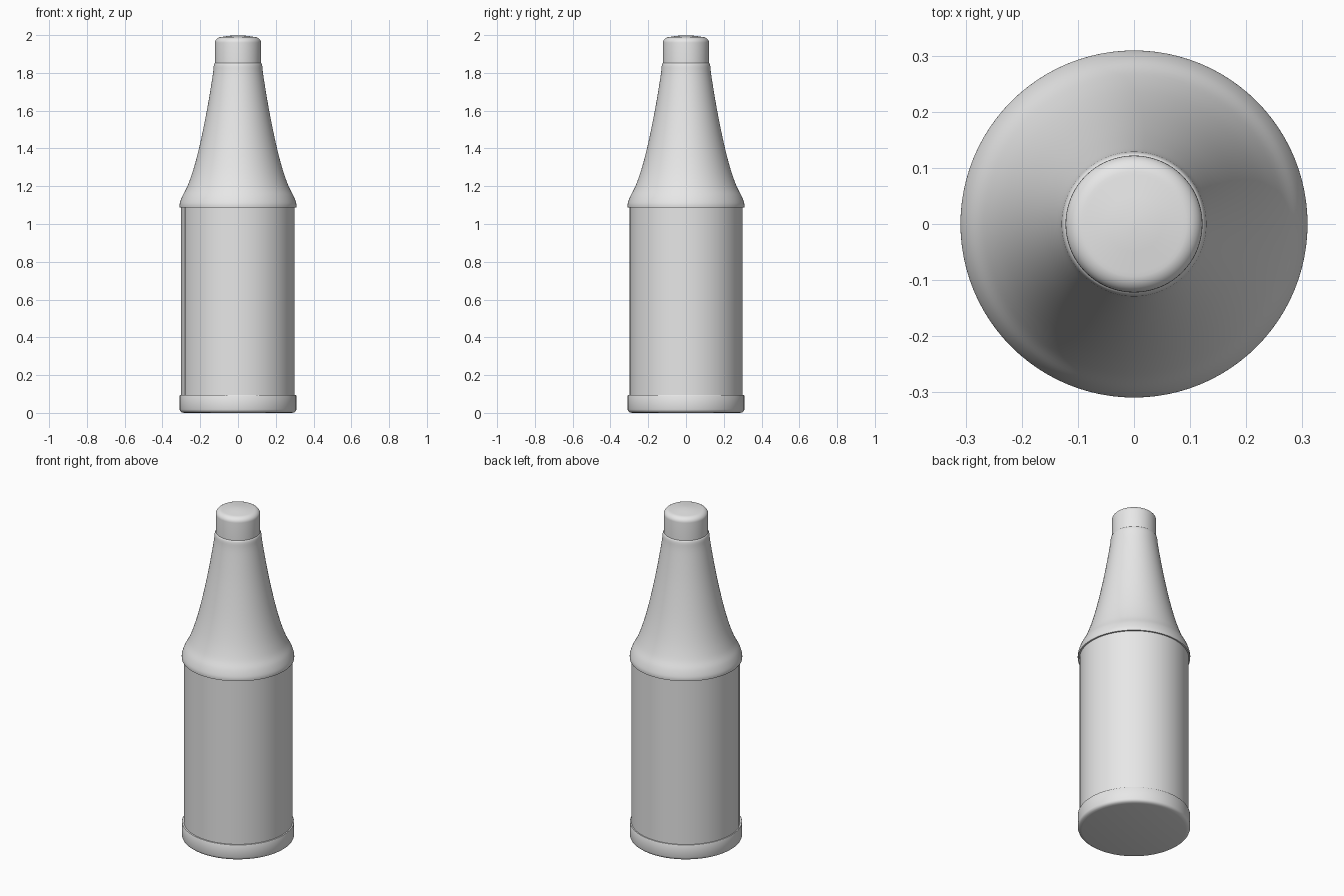
import bpy, math

if "Cube" in bpy.data.objects:
    bpy.data.objects.remove(bpy.data.objects["Cube"])

gray = bpy.data.materials.new("plain gray")
gray.diffuse_color = (0.8, 0.8, 0.8, 1)
gray.use_nodes = True
gray.node_tree.nodes["Principled BSDF"].inputs["Base Color"].default_value = gray.diffuse_color
SEG = 96


def finish(name, verts, faces, angle=35):
    me = bpy.data.meshes.new(name)
    me.from_pydata(verts, [], faces)
    me.materials.append(gray)
    ob = bpy.data.objects.new(name, me)
    bpy.context.collection.objects.link(ob)
    bpy.ops.object.select_all(action='DESELECT')
    ob.select_set(True)
    bpy.context.view_layer.objects.active = ob
    bpy.ops.object.shade_smooth_by_angle(angle=math.radians(angle))
    return ob


def lathe(name, profile):
    """Revolve (radius, height) points, bottom to top, closing both ends."""
    verts = [(r * math.cos(2 * math.pi * i / SEG), r * math.sin(2 * math.pi * i / SEG), z)
             for r, z in profile for i in range(SEG)]
    faces = [(k * SEG + i, k * SEG + (i + 1) % SEG, (k + 1) * SEG + (i + 1) % SEG, (k + 1) * SEG + i)
             for k in range(len(profile) - 1) for i in range(SEG)]
    faces.append(tuple(reversed(range(SEG))))
    top = (len(profile) - 1) * SEG
    faces.append(tuple(range(top, top + SEG)))
    return finish(name, verts, faces)


def smooth_curve(pts, steps=5):
    """Catmull-Rom interpolation of profile points."""
    p = [pts[0]] + pts + [pts[-1]]
    out = []
    for k in range(1, len(p) - 2):
        a, b, c, d = p[k - 1:k + 3]
        for s in range(steps):
            t = s / steps
            out.append(tuple(0.5 * (2 * b[j] + (c[j] - a[j]) * t
                       + (2 * a[j] - 5 * b[j] + 4 * c[j] - d[j]) * t * t
                       + (3 * b[j] - a[j] - 3 * c[j] + d[j]) * t ** 3) for j in (0, 1)))
    return out + [pts[-1]]


# base ring with a rounded lower edge
lathe("base_ring", [(0.285, 0.0), (0.298, 0.003), (0.306, 0.009), (0.309, 0.018),
                    (0.309, 0.09), (0.307, 0.094), (0.29, 0.094)])

# straight glass body beneath the label
lathe("body", [(0.295, 0.05), (0.295, 1.12)])

# shoulder tapering into the neck
lathe("shoulder_and_neck", [(0.28, 1.088)] + smooth_curve(
    [(0.309, 1.088), (0.308, 1.11), (0.295, 1.147), (0.268, 1.2), (0.236, 1.29),
     (0.202, 1.42), (0.165, 1.6), (0.135, 1.78), (0.128, 1.84), (0.122, 1.853)]))

# cap with a rounded top
lathe("cap", [(0.122, 1.84), (0.122, 1.96)] + [
    (0.087 + 0.035 * math.cos(a), 1.96 + 0.03 * math.sin(a))
    for a in [math.pi / 2 * i / 8 for i in range(1, 9)]] + [(0.05, 1.996), (0.01, 1.999)])

# wrapped label: a slight spiral whose end overlaps its start at the seam
seam, n = math.radians(201), 128
verts, faces = [], []
for i in range(n + 1):
    a = seam + 2 * math.pi * i / n
    r = 0.2975 + 0.004 * i / n
    for rr, z in ((r, 0.092), (r, 1.09), (0.294, 1.09), (0.294, 0.092)):
        verts.append((rr * math.cos(a), rr * math.sin(a), z))
for i in range(n):
    for j in range(4):
        b, c = i * 4, (i + 1) * 4
        faces.append((b + j, c + j, c + (j + 1) % 4, b + (j + 1) % 4))
faces += [(0, 1, 2, 3), tuple(n * 4 + j for j in (3, 2, 1, 0))]
finish("wrapped_label", verts, faces)
